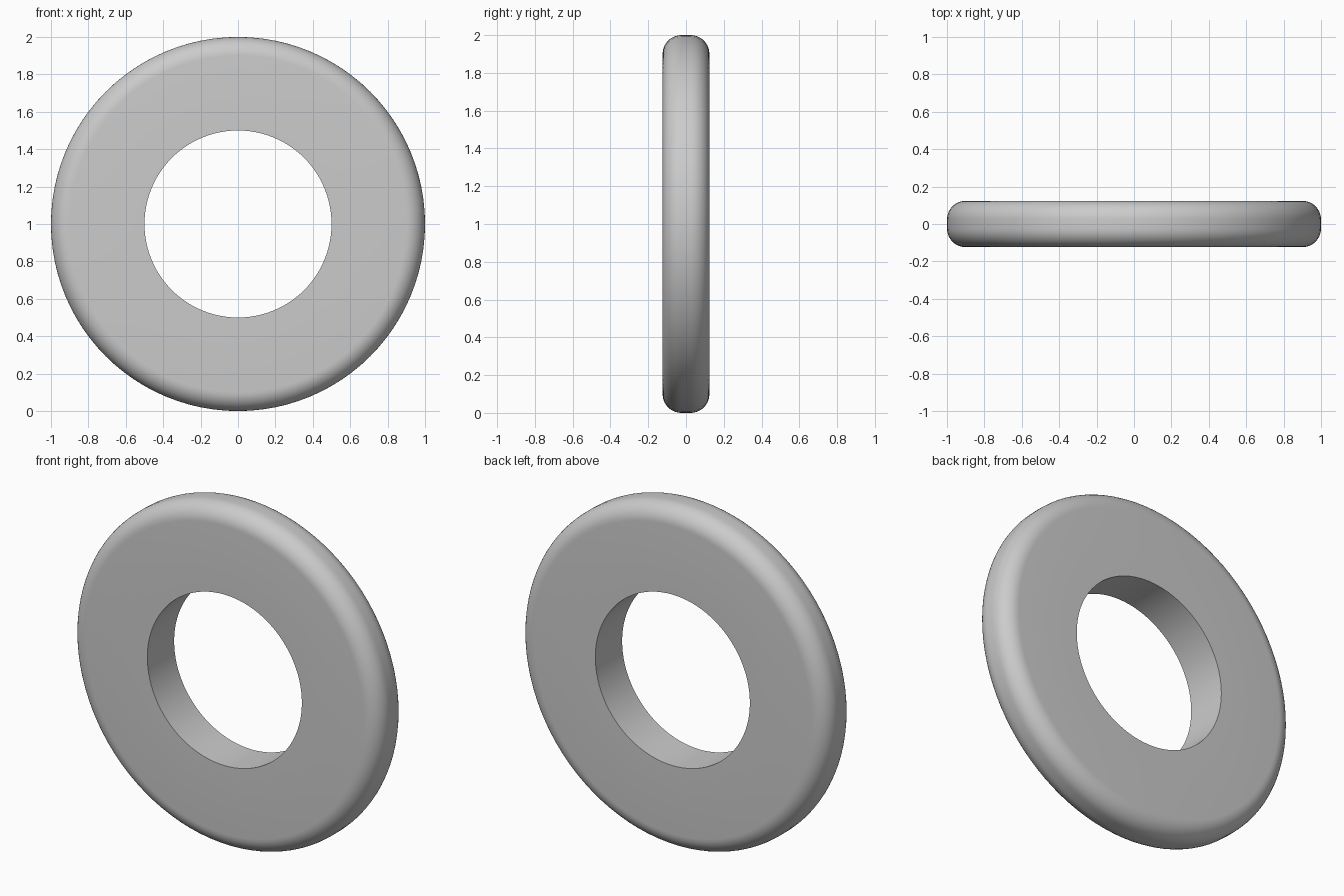
import bpy, bmesh
from math import sin, cos, pi, radians

if "Cube" in bpy.data.objects:
    bpy.data.objects.remove(bpy.data.objects["Cube"])

OUTER, INNER, HALF, FILLET = 1.0, 0.5, 0.124, 0.1
SEGMENTS, ARC = 96, 10


def fillet(side):
    """Quarter-round outer corner as (radius, y), from flat face to rim."""
    return [(OUTER - FILLET + FILLET * sin(a), side * (HALF - FILLET + FILLET * cos(a)))
            for a in (pi / 2 * i / ARC for i in range(ARC + 1))]


# Cross-section: sharp bore edges, rounded outer edges
profile = [(INNER, -HALF)] + fillet(-1) + fillet(1)[::-1] + [(INNER, HALF)]

# Sweep the cross-section around the y axis
bm = bmesh.new()
rings = []
for s in range(SEGMENTS):
    t = 2 * pi * s / SEGMENTS
    rings.append([bm.verts.new((r * cos(t), y, 1 + r * sin(t))) for r, y in profile])
n = len(profile)
for s in range(SEGMENTS):
    a, b = rings[s], rings[(s + 1) % SEGMENTS]
    for i in range(n):
        j = (i + 1) % n
        bm.faces.new((a[i], a[j], b[j], b[i]))
bmesh.ops.recalc_face_normals(bm, faces=bm.faces)

mesh = bpy.data.meshes.new("ring")
bm.to_mesh(mesh)
bm.free()
ring = bpy.data.objects.new("ring", mesh)
bpy.context.collection.objects.link(ring)

# Smooth rim and bore, crisp bore edges
bpy.context.view_layer.objects.active = ring
ring.select_set(True)
bpy.ops.object.shade_smooth_by_angle(angle=radians(30))
